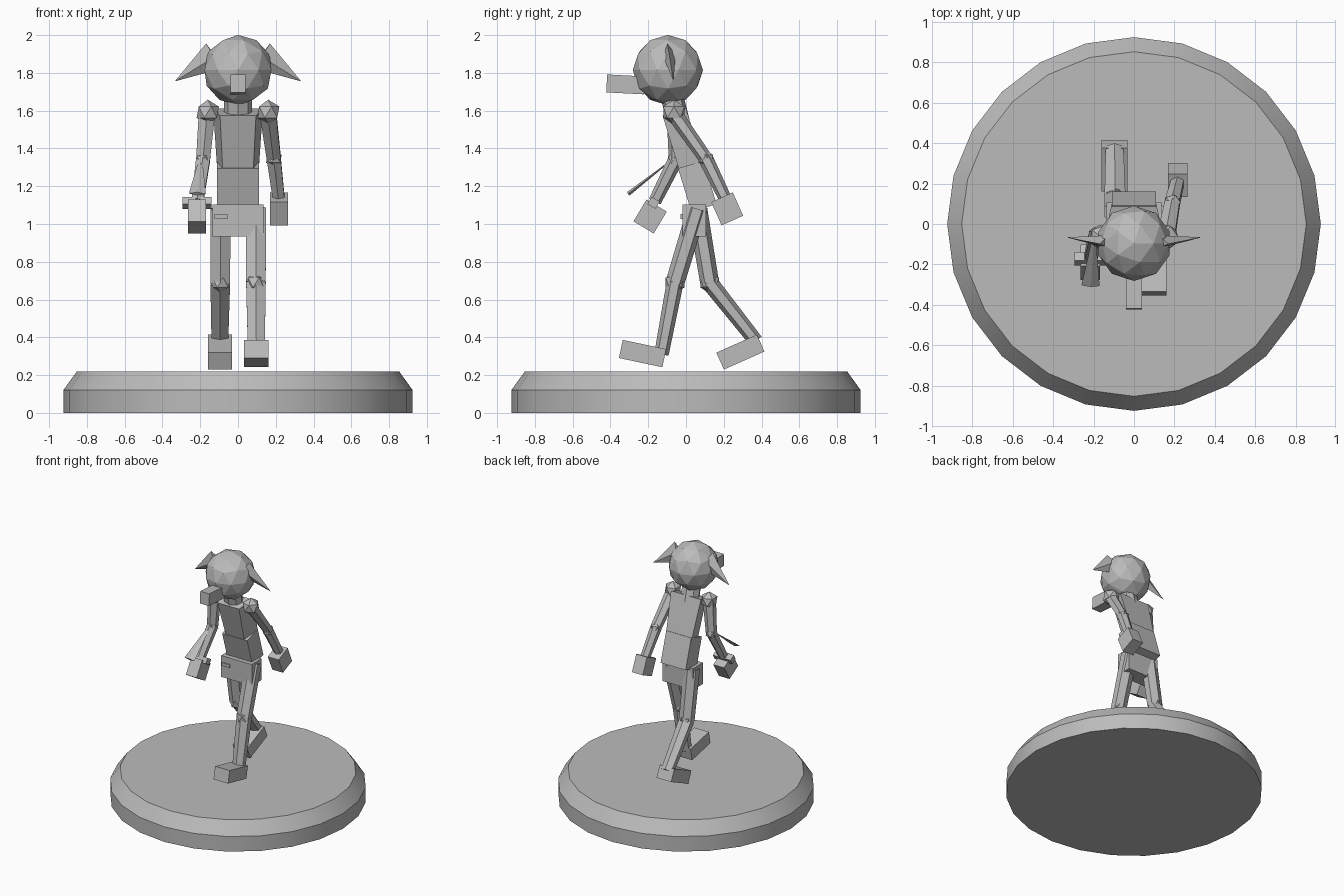
import bpy, bmesh, math
from mathutils import Matrix, Vector

cube = bpy.data.objects.get("Cube")
if cube:
    bpy.data.objects.remove(cube)

grey = bpy.data.materials.new("plain grey")
grey.use_nodes = True
grey.diffuse_color = (0.5, 0.5, 0.5, 1)
grey.node_tree.nodes["Principled BSDF"].inputs["Base Color"].default_value = (0.5, 0.5, 0.5, 1)


def finish(name, bm):
    bmesh.ops.recalc_face_normals(bm, faces=bm.faces[:])
    mesh = bpy.data.meshes.new(name)
    bm.to_mesh(mesh)
    bm.free()
    mesh.materials.append(grey)
    ob = bpy.data.objects.new(name, mesh)
    bpy.context.collection.objects.link(ob)
    return ob


def box(name, centre, size, tilt=0, top=1.0, front=1.0):
    """Box tilted about x; top scales the upper end, front the width of the -y side."""
    bm = bmesh.new()
    bmesh.ops.create_cube(bm, size=1)
    for v in bm.verts:
        if v.co.z > 0:
            v.co.x *= top
        if v.co.y < 0:
            v.co.x *= front
    m = (Matrix.Translation(centre) @ Matrix.Rotation(math.radians(tilt), 4, 'X')
         @ Matrix.Diagonal((*size, 1)))
    bm.transform(m)
    return finish(name, bm)


def ball(name, centre, radius, level):
    bm = bmesh.new()
    bmesh.ops.create_icosphere(bm, subdivisions=level, radius=radius)
    bm.transform(Matrix.Translation(centre))
    return finish(name, bm)


def limb(name, start, end, wide, deep, taper=1.0, sides=6):
    """Tapered prism between two points, wide along x."""
    a, b = Vector(start), Vector(end)
    axis = (b - a).normalized()
    side = (Vector((1, 0, 0)) - axis * axis.x).normalized()
    rot = Matrix((side, axis.cross(side), axis)).transposed().to_4x4()
    bm = bmesh.new()
    bmesh.ops.create_cone(bm, cap_ends=True, segments=sides, radius1=0.5,
                          radius2=0.5 * taper, depth=(b - a).length)
    bm.transform(Matrix.Translation((a + b) / 2) @ rot @ Matrix.Diagonal((wide, deep, 1, 1)))
    return finish(name, bm)


# Round stand with a sloped rim
bm = bmesh.new()
for r1, r2, z1, z2 in ((0.925, 0.925, 0, 0.12), (0.925, 0.853, 0.12, 0.22)):
    bmesh.ops.create_cone(bm, cap_ends=False, segments=24, radius1=r1, radius2=r2,
                          depth=z2 - z1, matrix=Matrix.Translation((0, 0, (z1 + z2) / 2)))
bmesh.ops.remove_doubles(bm, verts=bm.verts[:], dist=0.001)
bmesh.ops.holes_fill(bm, edges=bm.edges[:], sides=0)
stand = finish("stand", bm)
bpy.context.view_layer.objects.active = stand
stand.select_set(True)
bpy.ops.object.shade_smooth_by_angle(angle=math.radians(30))

# Head, snout and neck
ball("head", (0, -0.096, 1.815), 0.186, 2)
box("snout", (0, -0.32, 1.739), (0.08, 0.2, 0.095), -3)
limb("neck", (0, -0.04, 1.54), (0, -0.075, 1.68), 0.15, 0.12, 1.0, 8)

# Torso leaning forward over the hips
box("chest", (0, -0.012, 1.43), (0.22, 0.13, 0.34), 17, 1.2, 0.72)
box("belly", (0, 0.06, 1.2), (0.22, 0.14, 0.24), 17)
box("hips", (0, 0.043, 1.018), (0.27, 0.125, 0.17))
box("hip_tag", (-0.09, -0.022, 1.04), (0.07, 0.012, 0.025))

# Ears, shoulders
for s, side in ((1, "left"), (-1, "right")):
    limb(side + "_ear", (s * 0.125, -0.088, 1.89), (s * 0.335, -0.066, 1.755),
         0.16, 0.065, 0.0, 4)
    ball(side + "_shoulder", (s * 0.16, -0.064, 1.592), 0.066, 1)


def arm(side, shoulder, elbow, wrist, hand, tilt):
    limb(side + "_upper_arm", shoulder, elbow, 0.1, 0.085, 0.85)
    ball(side + "_elbow", elbow, 0.046, 1)
    limb(side + "_forearm", elbow, wrist, 0.085, 0.08, 0.85)
    box(side + "_hand", hand, (0.095, 0.125, 0.135), tilt)


arm("left", (0.16, -0.06, 1.58), (0.19, 0.105, 1.345), (0.215, 0.205, 1.14),
    (0.217, 0.218, 1.08), 24)
arm("right", (-0.165, -0.06, 1.58), (-0.185, -0.055, 1.34), (-0.215, -0.165, 1.12),
    (-0.217, -0.19, 1.04), -31)

# Short blade and its guard in the right hand
limb("blade", (-0.215, -0.305, 1.16), (-0.2, -0.1, 1.32), 0.09, 0.022, 0.3, 4)
box("guard", (-0.217, -0.172, 1.112), (0.155, 0.05, 0.045), -31)


def leg(side, hip, knee, ankle, foot, tilt):
    limb(side + "_thigh", hip, knee, 0.125, 0.105, 0.95)
    ball(side + "_knee", knee, 0.058, 1)
    limb(side + "_shin", knee, ankle, 0.12, 0.09, 0.85)
    box(side + "_foot", foot, (0.128, 0.235, 0.098), tilt)


# Striding legs
leg("left", (0.095, 0.06, 1.08), (0.095, -0.058, 0.69), (0.097, -0.13, 0.31),
    (0.097, -0.23, 0.314), -12)
leg("right", (-0.092, 0.06, 1.08), (-0.094, 0.125, 0.69), (-0.096, 0.37, 0.38),
    (-0.096, 0.288, 0.322), 24)
